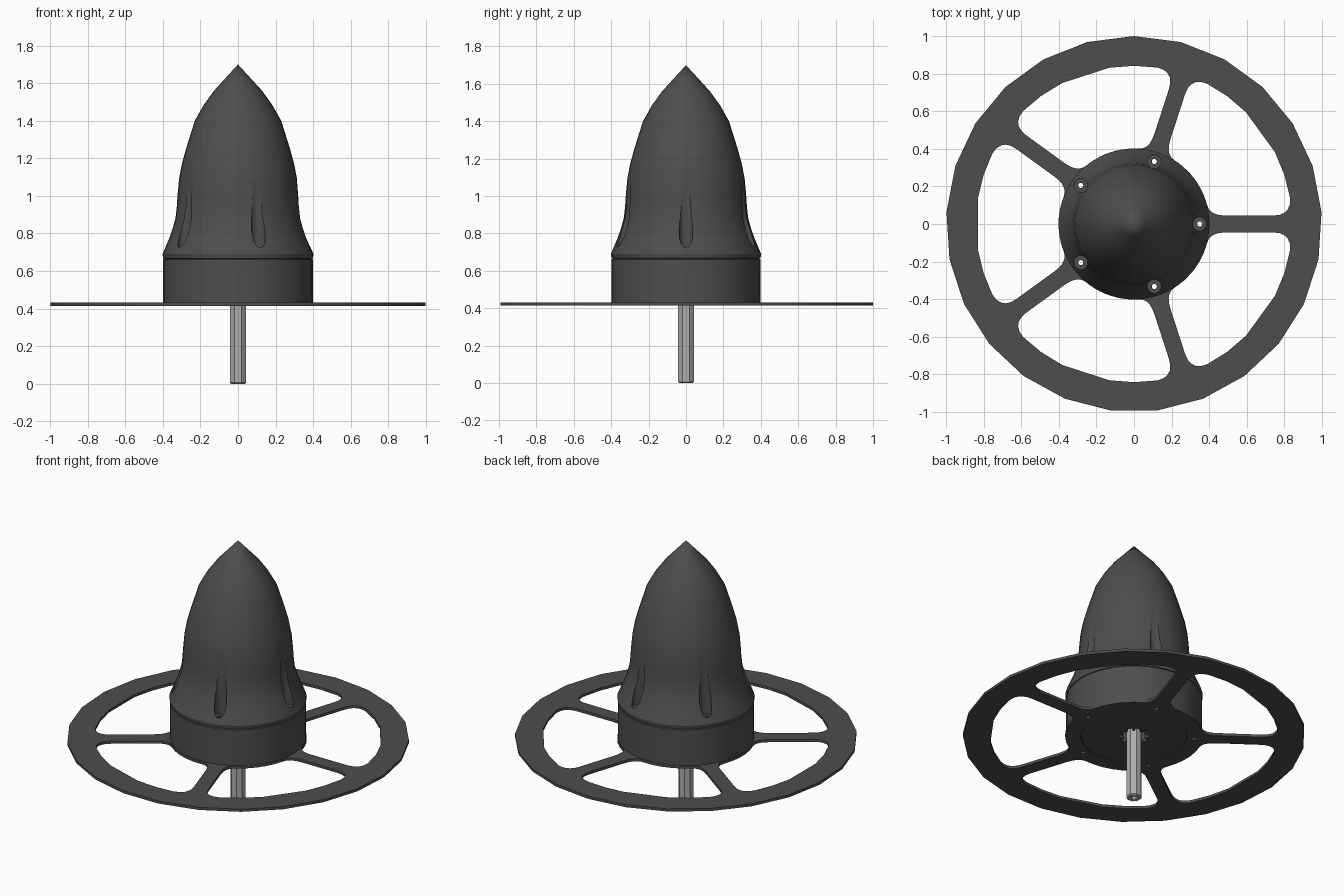
import bpy, bmesh
from math import sin, cos, pi, radians, atan2, hypot
from mathutils import Vector, Matrix

if "Cube" in bpy.data.objects:
    bpy.data.objects.remove(bpy.data.objects["Cube"])

N = 5                 # spokes, flutes and screws
SCREW_R = 0.35


def material(name, v):
    m = bpy.data.materials.new(name)
    m.diffuse_color = (v, v, v, 1)
    m.use_nodes = True
    m.node_tree.nodes["Principled BSDF"].inputs["Base Color"].default_value = m.diffuse_color
    return m


dark = material("dark_plastic", 0.075)
steel = material("steel", 0.42)


def polar(r, a):
    return Vector((r * cos(a), r * sin(a)))


def ring(r, n, start=0.0, centre=(0, 0)):
    return [polar(r, start + 2 * pi * i / n) + Vector(centre) for i in range(n)]


def plate(name, loops, z0, z1, mat):
    """Flat plate from an outline and hole loops."""
    cu = bpy.data.curves.new(name, 'CURVE')
    cu.dimensions, cu.fill_mode = '2D', 'BOTH'
    cu.extrude = (z1 - z0) / 2
    for loop in loops:
        s = cu.splines.new('POLY')
        s.points.add(len(loop) - 1)
        for p, c in zip(s.points, loop):
            p.co = (c[0], c[1], 0, 1)
        s.use_cyclic_u = True
    ob = bpy.data.objects.new(name, cu)
    ob.location.z = (z0 + z1) / 2
    bpy.context.collection.objects.link(ob)
    select(ob)
    bpy.ops.object.convert(target='MESH')
    ob = bpy.context.object
    ob.data.materials.clear()
    ob.data.materials.append(mat)
    return ob


def select(ob):
    bpy.ops.object.select_all(action='DESELECT')
    ob.select_set(True)
    bpy.context.view_layer.objects.active = ob


def lathe(name, profile, n, mat=None, centres=((0, 0),), start=0.0):
    """Closed solid of revolution; radius 0 at an end makes a point, else a cap."""
    bm = bmesh.new()
    for cx, cy in centres:
        rows = []
        for r, z in profile:
            if r == 0:
                rows.append([bm.verts.new((cx, cy, z))] * n)
            else:
                rows.append([bm.verts.new((p.x, p.y, z)) for p in ring(r, n, start, (cx, cy))])
        for a, b in zip(rows, rows[1:]):
            for i in range(n):
                j = (i + 1) % n
                bm.faces.new(list(dict.fromkeys((a[i], a[j], b[j], b[i]))))
        for row in (rows[0], rows[-1]):
            if len(set(row)) > 2:
                bm.faces.new(row)
    bmesh.ops.recalc_face_normals(bm, faces=bm.faces)
    me = bpy.data.meshes.new(name)
    bm.to_mesh(me)
    bm.free()
    ob = bpy.data.objects.new(name, me)
    bpy.context.collection.objects.link(ob)
    if mat:
        me.materials.append(mat)
    return ob


def cut_and_smooth(ob, cutter=None, angle=30):
    select(ob)
    if cutter:
        mod = ob.modifiers.new("cut", 'BOOLEAN')
        mod.operation, mod.solver, mod.object = 'DIFFERENCE', 'EXACT', cutter
        bpy.ops.object.modifier_apply(modifier=mod.name)
    bpy.ops.object.shade_smooth_by_angle(angle=radians(angle))


def bend(a, b, c, n=5):
    """Rounded corner from a to c around b."""
    return [a * (1 - t) ** 2 + b * 2 * t * (1 - t) + c * t * t for t in (i / n for i in range(n + 1))]


# wheel windows: half an outline beside a spoke, mirrored about the sector middle
RIM, HUB, HALF = 0.842, 0.402, 0.045
half = bend(polar(HUB, radians(14)), Vector((0.405, HALF)), Vector((0.49, HALF)))
half += bend(Vector((0.74, HALF)), Vector((0.838, HALF)), polar(RIM, radians(9.5)))
half += [polar(RIM, radians(a)) for a in (18, 27)]
mid = pi / N
mirror = [polar(hypot(*p), 2 * mid - atan2(p.y, p.x)) for p in reversed(half)]
window = half + mirror + [polar(HUB, radians(a)) for a in (50, 41, 32, 23)]
windows = []
for k in range(N):
    rot = Matrix.Rotation(2 * pi * k / N, 2)
    windows.append([rot @ p for p in window])

screw_centres = [tuple(polar(SCREW_R, 2 * pi * k / N)) for k in range(N)]
holes = [ring(0.014, 10, 0, c) for c in screw_centres]

# spoked wheel
plate("spoked_wheel", [ring(1, 25, pi / 2), ring(0.31, 32)] + windows + holes, 0.415, 0.432, dark)

# hub insert with toothed centre opening
teeth = []
for k in range(10):
    for r, off in ((0.09, -0.27), (0.09, 0.1), (0.065, 0.14), (0.065, 0.32)):
        teeth.append(polar(r, 2 * pi * k / 10 + off))
plate("hub_insert", [ring(0.308, 32), teeth], 0.418, 0.432, dark)

# screw holes with flute scoops above them
cutter = lathe("screw_cutter", [(0.014, 0.3), (0.014, 0.72), (0.037, 0.72), (0.037, 1.3)],
               16, centres=screw_centres)

# cylindrical base, recessed around the shaft underneath
base = lathe("base_drum", [(0.11, 0.5), (0.11, 0.431), (0.398, 0.431), (0.398, 0.662), (0.385, 0.667)], 40, dark)
cut_and_smooth(base, cutter)

# pointed nose cone
nose = lathe("nose_cone", [
    (0.388, 0.664), (0.398, 0.668), (0.402, 0.69), (0.385, 0.73), (0.364, 0.78), (0.347, 0.83),
    (0.333, 0.88), (0.326, 0.94), (0.322, 1.0), (0.314, 1.09), (0.299, 1.17), (0.277, 1.25),
    (0.23, 1.4), (0.182, 1.485), (0.128, 1.56), (0.064, 1.63), (0, 1.7)], 40, dark)
cut_and_smooth(nose, cutter)

# drive shaft with a bored end
shaft = lathe("drive_shaft", [(0.018, 0.06), (0.018, 0), (0.04, 0), (0.046, 0.006), (0.046, 0.52)],
              8, steel, start=pi / 8)
cut_and_smooth(shaft, angle=20)

bpy.data.objects.remove(cutter, do_unlink=True)
